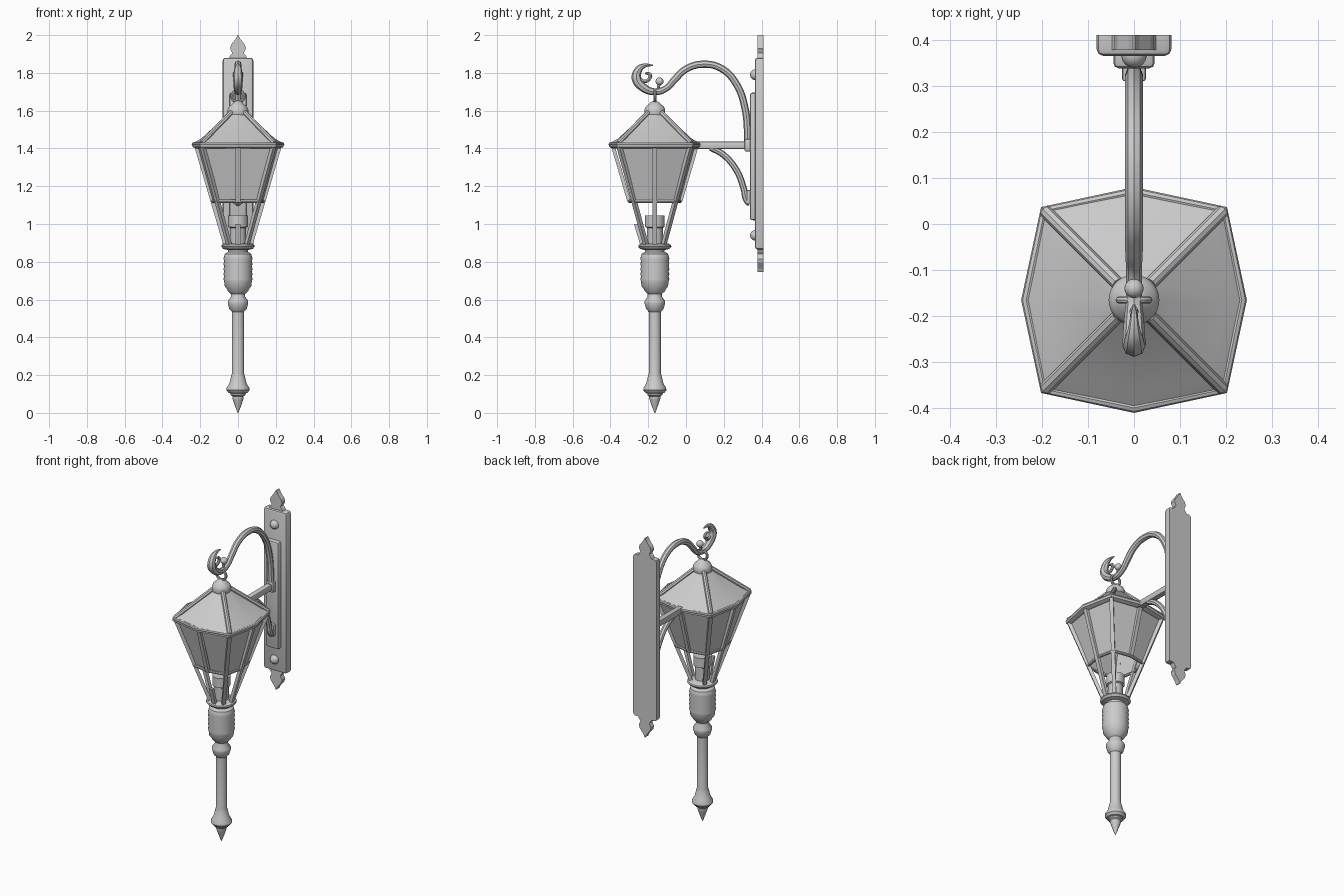
import bpy, bmesh, math
from mathutils import Vector

if "Cube" in bpy.data.objects:
    bpy.data.objects.remove(bpy.data.objects["Cube"])

CY = -0.165  # lantern axis
metal = bpy.data.materials.new("light_grey_metal")
metal.diffuse_color = (0.6, 0.6, 0.6, 1)
metal.use_nodes = True
metal.node_tree.nodes["Principled BSDF"].inputs["Base Color"].default_value = metal.diffuse_color


def make(name, bm, smooth=35):
    bmesh.ops.recalc_face_normals(bm, faces=bm.faces[:])
    me = bpy.data.meshes.new(name)
    bm.to_mesh(me)
    bm.free()
    ob = bpy.data.objects.new(name, me)
    bpy.context.collection.objects.link(ob)
    me.materials.append(metal)
    bpy.ops.object.select_all(action='DESELECT')
    ob.select_set(True)
    bpy.context.view_layer.objects.active = ob
    if smooth:
        bpy.ops.object.shade_smooth_by_angle(angle=math.radians(smooth))
    return ob


def loft(name, rings, caps=True, smooth=35):
    """Skin a list of closed rings of points."""
    bm = bmesh.new()
    vs = [[bm.verts.new(p) for p in r] for r in rings]
    n = len(vs[0])
    for a, b in zip(vs, vs[1:]):
        for i in range(n):
            j = (i + 1) % n
            bm.faces.new((a[i], a[j], b[j], b[i]))
    if caps:
        bm.faces.new(vs[0])
        bm.faces.new(vs[-1])
    return make(name, bm, smooth)


def lathe(name, profile, n=28):
    return loft(name, [[(r * math.cos(2 * math.pi * i / n), CY + r * math.sin(2 * math.pi * i / n), z)
                        for i in range(n)] for r, z in profile])


def tube(name, pts, radii, closed=False, smooth_path=True, n=10):
    """Round rod through points; radii may taper."""
    cu = bpy.data.curves.new(name, 'CURVE')
    cu.dimensions = '3D'
    cu.bevel_depth = 1
    cu.bevel_resolution = 2
    cu.use_fill_caps = True
    cu.resolution_u = 6
    sp = cu.splines.new('BEZIER' if smooth_path else 'POLY')
    P = sp.bezier_points if smooth_path else sp.points
    P.add(len(pts) - 1)
    for i, (p, c) in enumerate(zip(P, pts)):
        p.co = c if smooth_path else (*c, 1)
        p.radius = radii[i] if isinstance(radii, list) else radii
        if smooth_path:
            p.handle_left_type = p.handle_right_type = 'AUTO'
    sp.use_cyclic_u = closed
    cu.materials.append(metal)
    ob = bpy.data.objects.new(name, cu)
    bpy.context.collection.objects.link(ob)
    bpy.ops.object.select_all(action='DESELECT')
    ob.select_set(True)
    bpy.context.view_layer.objects.active = ob
    bpy.ops.object.convert(target='MESH')
    bpy.ops.object.shade_smooth_by_angle(angle=math.radians(40))


def bar(name, p, q, w, d):
    """Rectangular bar from p to q, facing away from the lantern axis."""
    p, q = Vector(p), Vector(q)
    out = Vector((p.x, p.y - CY, 0)).normalized()
    side = out.cross((0, 0, 1))
    loft(name, [[c + side * w * a + out * d * b for a, b in ((-1, -1), (1, -1), (1, 1), (-1, 1))]
                for c in (p, q)], smooth=0)


def box(name, lo, hi, bevel):
    bm = bmesh.new()
    bmesh.ops.create_cube(bm, size=1)
    for v in bm.verts:
        v.co = [(a + b) / 2 + (b - a) * c for a, b, c in zip(lo, hi, v.co)]
    edges = [e for e in bm.edges if min(v.co.y for v in e.verts) < (lo[1] + hi[1]) / 2]
    bmesh.ops.bevel(bm, geom=edges, offset=bevel, segments=2, affect='EDGES', profile=0.5)
    make(name, bm)


def octo(corner, mid, z):
    """Bulged square: four corners and four side midpoints."""
    c, m = corner, mid
    return [(x, CY + y, z) for x, y in ((c, c), (0, m), (-c, c), (-m, 0), (-c, -c), (0, -m), (c, -c), (m, 0))]


# handle post with finial
ribs = [(0.077 if i % 2 else 0.073, 0.695 + i * 0.0135) for i in range(11)]
lathe("post", [(0.002, 0), (0.012, 0.025), (0.027, 0.068), (0.03, 0.078), (0.03, 0.088), (0.04, 0.095),
               (0.04, 0.103), (0.05, 0.106), (0.061, 0.12), (0.06, 0.133), (0.046, 0.155), (0.036, 0.195),
               (0.032, 0.21), (0.032, 0.535), (0.046, 0.55), (0.054, 0.58), (0.054, 0.592), (0.038, 0.615),
               (0.038, 0.63), (0.054, 0.645), (0.058, 0.655), (0.07, 0.67)] + ribs +
      [(0.07, 0.842), (0.052, 0.853), (0.052, 0.862), (0.078, 0.868), (0.088, 0.88), (0.086, 0.888), (0.07, 0.898)])

# candle holder inside the cage
lathe("candle", [(0.042, 0.89), (0.042, 0.98), (0.052, 0.985), (0.052, 1.045)])

# cage bars
LOW, MID, TOP = 0.89, 1.12, 1.41
for sx in (-1, 1):
    for sy in (-1, 1):
        bar("corner_bar", (sx * 0.047, CY + sy * 0.047, LOW), (sx * 0.188, CY + sy * 0.188, TOP), 0.011, 0.011)
    bar("side_bar", (sx * 0.068, CY, LOW), (sx * 0.221, CY, TOP), 0.012, 0.01)
    bar("middle_bar", (0, CY + sx * 0.136, MID), (0, CY + sx * 0.221, TOP), 0.012, 0.01)
bar("front_stub", (0, CY - 0.068, LOW), (0, CY - 0.1, 1.0), 0.012, 0.01)

# window panes: bulged on sides and back, flat at the front
rings = []
for c, m, z in ((0.112, 0.134, MID), (0.183, 0.214, TOP)):
    r = octo(c, m, z)
    r[5] = (0, CY - c, z)
    rings.append(r)
loft("window_panes", rings, caps=False, smooth=0)
tube("pane_bottom_rail", octo(0.112, 0.134, MID), 0.009, True, False)

# roof with rim, ridges and cap
loft("roof", [octo(0.186, 0.222, 1.4), octo(0.2, 0.242, 1.408), octo(0.2, 0.242, 1.422), octo(0.186, 0.222, 1.437),
              octo(0.166, 0.195, 1.452), octo(0.036, 0.05, 1.585)], smooth=20)
tube("roof_rim", octo(0.194, 0.234, 1.422), 0.011, True, False)
for sx in (-1, 1):
    for sy in (-1, 1):
        tube("roof_ridge", [(sx * 0.192, CY + sy * 0.192, 1.428), (sx * 0.035, CY + sy * 0.035, 1.59)], 0.014,
             smooth_path=False)
lathe("roof_cap", [(0.05, 1.57), (0.055, 1.58), (0.055, 1.605), (0.047, 1.622), (0.03, 1.636),
                   (0.022, 1.645), (0.012, 1.65)])

# hanging ring and link
circle = [(math.cos(i * math.pi / 4), math.sin(i * math.pi / 4)) for i in range(8)]
tube("hanging_ring", [(0.032 * a, CY, 1.676 + 0.03 * b) for a, b in circle], 0.008, True)

# wall plate
box("wall_plate", (-0.081, 0.365, 0.865), (0.081, 0.41, 1.88), 0.014)
box("raised_plate", (-0.045, 0.338, 1.02), (0.045, 0.37, 1.695), 0.012)
half = [(0.05, 0), (0.04, 0.018), (0.03, 0.03), (0.042, 0.055), (0.036, 0.075), (0.012, 0.105), (0.002, 0.125)]
for name, z0, s in (("top_finial", 1.875, 1), ("bottom_finial", 0.87, -1)):
    prof = [(x, z0 + s * h) for x, h in half] + [(-x, z0 + s * h) for x, h in reversed(half)]
    loft(name, [[(x, y, z) for x, z in prof] for y in (0.378, 0.41)], smooth=0)

# studs on the plate
for z in (1.79, 1.045, 0.94):
    bm = bmesh.new()
    bmesh.ops.create_uvsphere(bm, u_segments=16, v_segments=10, radius=0.028)
    for v in bm.verts:
        v.co += Vector((0, 0.367, z))
    make("stud", bm)

# straight arm, curved brace and post flange
box("arm", (-0.018, 0.04, 1.398), (0.018, 0.345, 1.436), 0.006)
tube("brace", [(0, y, z) for y, z in ((0.13, 1.405), (0.2, 1.365), (0.27, 1.28), (0.305, 1.19), (0.325, 1.12),
                                      (0.34, 1.11))], 0.017)
box("brace_foot", (-0.024, 0.322, 1.105), (0.024, 0.345, 1.18), 0.006)
box("arm_foot", (-0.026, 0.31, 1.385), (0.026, 0.345, 1.45), 0.006)

# swan neck and scroll
neck = ((0.325, 1.41), (0.325, 1.5), (0.313, 1.61), (0.27, 1.735), (0.19, 1.822), (0.09, 1.846), (0.0, 1.82),
        (-0.06, 1.765), (-0.105, 1.718), (-0.165, 1.7), (-0.225, 1.722), (-0.262, 1.77), (-0.252, 1.815),
        (-0.222, 1.838), (-0.175, 1.84))
tube("swan_neck", [(0, y, z) for y, z in neck], [0.019] * 8 + [0.017, 0.018, 0.023, 0.026, 0.021, 0.012, 0.003])
tube("scroll_curl", [(0, y, z) for y, z in ((-0.25, 1.775), (-0.222, 1.755), (-0.195, 1.768), (-0.19, 1.79),
                                            (-0.215, 1.8))], [0.01, 0.009, 0.009, 0.01, 0.006])
bm = bmesh.new()
bmesh.ops.create_uvsphere(bm, u_segments=16, v_segments=10, radius=0.021)
for v in bm.verts:
    v.co += Vector((0, -0.14, 1.755))
make("scroll_ball", bm)
tube("scroll_stem", [(0, -0.14, 1.75), (0, -0.15, 1.705)], 0.008, smooth_path=False)
